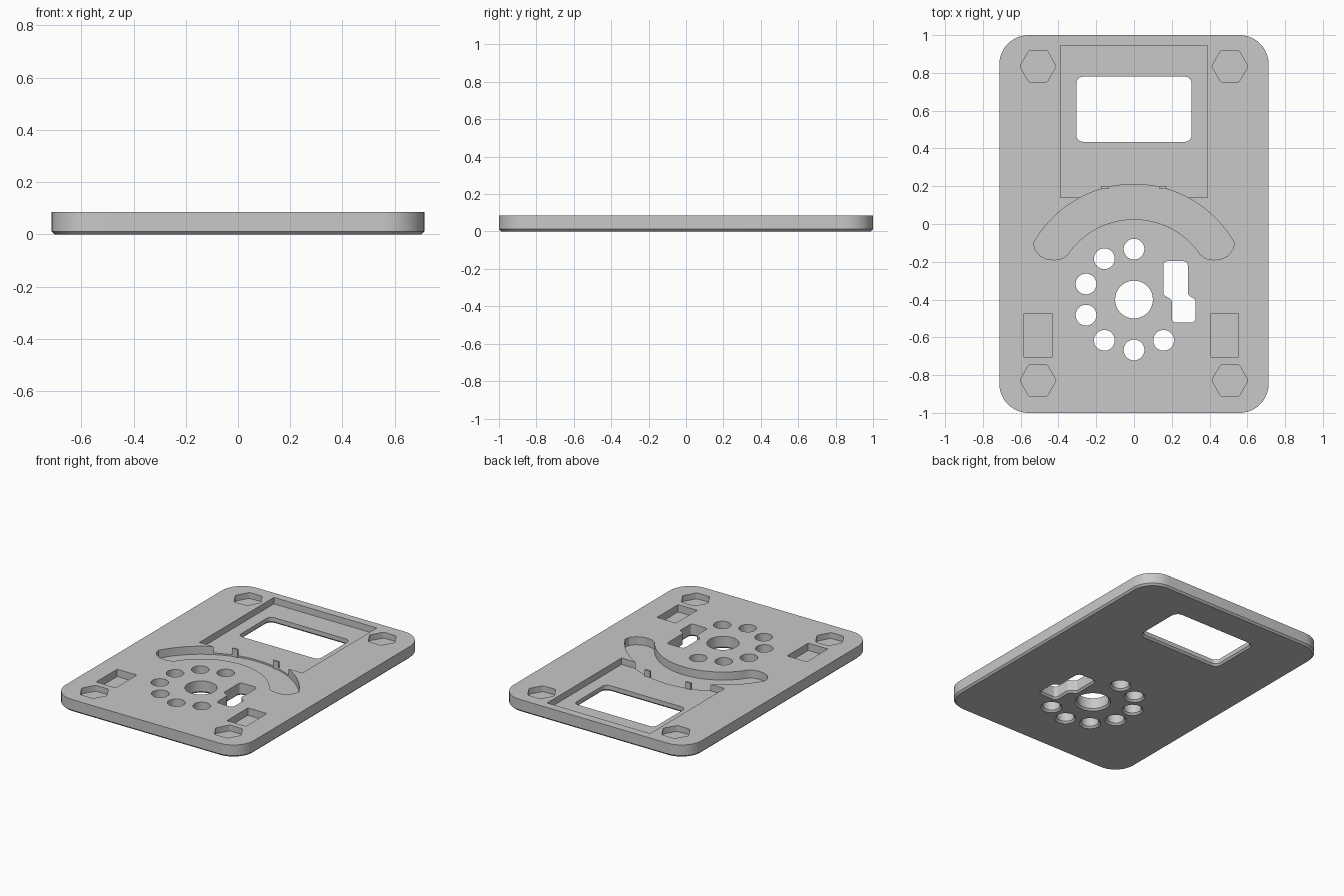
import bpy, bmesh
from math import sin, cos, pi, radians, tan
from mathutils import Vector

cube = bpy.data.objects.get("Cube")
if cube:
    bpy.data.objects.remove(cube, do_unlink=True)

grey = bpy.data.materials.new("plain grey")
grey.use_nodes = True
colour = (0.58, 0.58, 0.58, 1)
grey.diffuse_color = colour
grey.node_tree.nodes["Principled BSDF"].inputs["Base Color"].default_value = colour

TOP = 0.085
CHAMFER = 0.012
ABOVE = TOP + 0.05


def rounded(corners, radius, steps=6):
    """Round every corner of a counter-clockwise outline."""
    pts = [Vector(c) for c in corners]
    out = []
    for i, p in enumerate(pts):
        a = (pts[i - 1] - p).normalized()
        b = (pts[(i + 1) % len(pts)] - p).normalized()
        half = a.angle(b) / 2
        start = p + a * (radius / tan(half))
        centre = p + (a + b).normalized() * (radius / sin(half))
        sweep = pi - 2 * half
        turn = 1 if a.x * b.y - a.y * b.x < 0 else -1
        arm = start - centre
        for k in range(steps + 1):
            t = turn * sweep * k / steps
            out.append(centre + Vector((arm.x * cos(t) - arm.y * sin(t),
                                        arm.x * sin(t) + arm.y * cos(t))))
    return out


def box(x0, x1, y0, y1):
    return [Vector(p) for p in ((x0, y0), (x1, y0), (x1, y1), (x0, y1))]


def arc(x, y, r, start, end, n):
    angles = [radians(start + (end - start) * k / n) for k in range(n + 1)]
    return [Vector((x + r * cos(t), y + r * sin(t))) for t in angles]


def circle(x, y, r, n=40):
    return arc(x, y, r, 0, 360, n)[:-1]


def grow(outline, d):
    """Offset an outline outwards along its mitred normals."""
    out = []
    for i, p in enumerate(outline):
        a = (p - outline[i - 1]).normalized()
        b = (outline[(i + 1) % len(outline)] - p).normalized()
        n = Vector((a.y + b.y, -a.x - b.x)).normalized()
        out.append(p + n * (d / n.dot(Vector((a.y, -a.x)))))
    return out


def loft(name, outline, levels):
    """Solid through stacked copies of an outline: (offset, height) pairs."""
    bm = bmesh.new()
    rings = [[bm.verts.new((p.x, p.y, z)) for p in grow(outline, d)]
             for d, z in levels]
    n = len(outline)
    for low, high in zip(rings, rings[1:]):
        for i in range(n):
            j = (i + 1) % n
            bm.faces.new((low[i], low[j], high[j], high[i]))
    bm.faces.new(rings[0][::-1])
    bm.faces.new(rings[-1])
    mesh = bpy.data.meshes.new(name)
    bm.to_mesh(mesh)
    bm.free()
    mesh.materials.append(grey)
    ob = bpy.data.objects.new(name, mesh)
    bpy.context.collection.objects.link(ob)
    return ob


# Base plate with a chamfered lower edge
plate = loft("base_plate", rounded(box(-0.713, 0.713, -1, 1), 0.155, 12),
             [(-CHAMFER, 0), (0, CHAMFER), (0, TOP)])


def cut(outline, levels):
    cutter = loft("cutter", outline, levels)
    cutter.hide_render = True
    mod = plate.modifiers.new("cut", 'BOOLEAN')
    mod.operation, mod.solver, mod.object = 'DIFFERENCE', 'EXACT', cutter
    bpy.context.view_layer.objects.active = plate
    bpy.ops.object.modifier_apply(modifier=mod.name)
    bpy.data.objects.remove(cutter, do_unlink=True)


def pocket(outline, depth):
    cut(outline, [(0, TOP - depth), (0, ABOVE)])


def through(outline):
    # The flare stays smaller than the tightest inner corner radius
    cut(outline, [(CHAMFER * 1.25, -CHAMFER * 0.25), (0, CHAMFER), (0, ABOVE)])


# Display recess and its window
pocket(box(-0.39, 0.39, 0.14, 0.945), 0.044)
through(rounded(box(-0.305, 0.305, 0.435, 0.78), 0.035))

# Curved slot around the dial centre
DIAL_Y = -0.4
cap = [(-0.525, -0.135), (-0.497, -0.168), (-0.46, -0.187),
       (-0.42, -0.19), (-0.38, -0.183), (-0.352, -0.163)]
left_cap = [Vector(p) for p in cap]
right_cap = [Vector((-p.x, p.y)) for p in reversed(left_cap)]
slot = (arc(0, DIAL_Y, 0.61, 29.5, 150.5, 48) + left_cap
        + arc(0, DIAL_Y, 0.425, 143, 37, 40) + right_cap)
pocket(slot, 0.055)

# Dial holes: centre hole and a ring of seven, with two places left empty
through(circle(0, DIAL_Y, 0.1))
for k in range(7):
    t = radians(90 + 36 * k)
    through(circle(0.267 * cos(t), DIAL_Y + 0.267 * sin(t), 0.055, 32))

# Stepped switch opening
through(rounded([(0.2, -0.522), (0.325, -0.522), (0.325, -0.4), (0.285, -0.375),
                 (0.285, -0.197), (0.155, -0.197), (0.155, -0.375), (0.2, -0.4)], 0.022, 5))

# Corner nut recesses and the two side recesses
for x in (-0.508, 0.508):
    for y in (-0.828, 0.835):
        pocket(rounded(circle(x, y, 0.096, 6), 0.012, 2), 0.04)
pocket(box(-0.582, -0.433, -0.703, -0.475), 0.05)
pocket(box(0.408, 0.552, -0.703, -0.475), 0.05)

# Small standing teeth between the display recess and the curved slot
teeth = [loft(name, box(x - 0.02, x + 0.02, 0.186, 0.199), [(0, 0.028), (0, TOP)])
         for name, x in (("right_tooth", -0.155), ("left_tooth", 0.155))]

# Smooth the round walls, keep edges sharp
bpy.ops.object.select_all(action='DESELECT')
for ob in [plate] + teeth:
    ob.select_set(True)
bpy.context.view_layer.objects.active = plate
bpy.ops.object.shade_smooth_by_angle(angle=radians(30))
